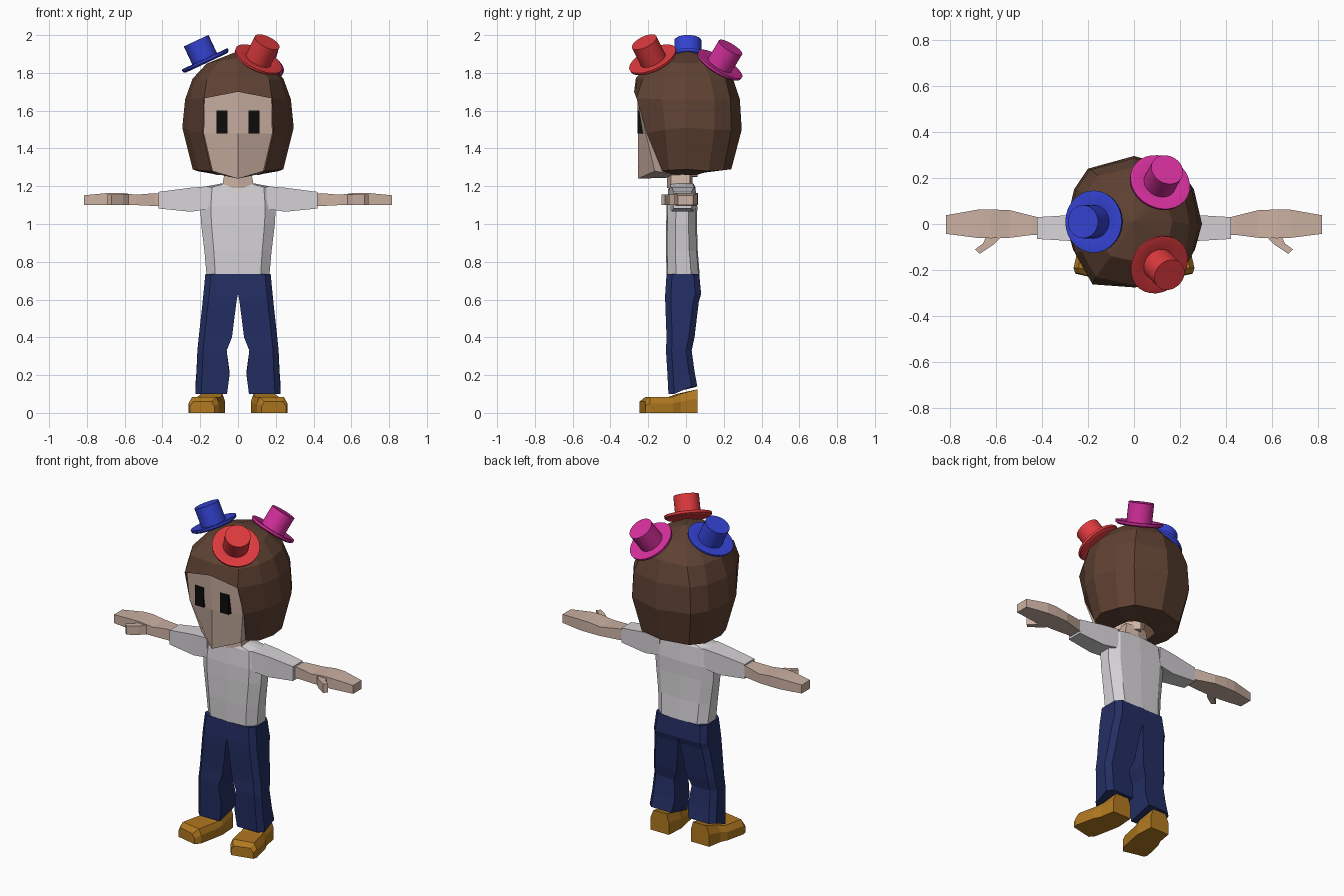
import bpy, bmesh, math
from mathutils import Vector

if "Cube" in bpy.data.objects:
    bpy.data.objects.remove(bpy.data.objects["Cube"])


def material(name, rgb):
    m = bpy.data.materials.new(name)
    m.diffuse_color = [(c / 255 / 12.92 if c < 11 else ((c / 255 + 0.055) / 1.055) ** 2.4) for c in rgb] + [1]
    m.use_nodes = True
    m.node_tree.nodes["Principled BSDF"].inputs["Base Color"].default_value = m.diffuse_color
    return m


SKIN = material("skin", (204, 177, 163))
HAIR = material("brown hair", (95, 66, 51))
SHIRT = material("light grey", (214, 211, 214))
PANTS = material("navy", (35, 46, 98))
SHOE = material("tan leather", (176, 120, 32))
BLACK = material("black", (12, 12, 12))
RED = material("red", (222, 58, 62))
BLUE = material("blue", (52, 67, 210))
PINK = material("magenta", (215, 48, 158))


def build(name, verts, faces, mat, mirror=True):
    """Mesh from verts and faces, optionally mirrored and welded across x = 0."""
    bm = bmesh.new()
    for s in ((1, -1) if mirror else (1,)):
        vs = [bm.verts.new((v[0] * s, v[1], v[2])) for v in verts]
        for f in faces:
            if mirror and all(abs(verts[i][0]) < 1e-4 for i in f):
                continue
            bm.faces.new([vs[i] for i in f])
    bmesh.ops.remove_doubles(bm, verts=bm.verts, dist=1e-4)
    bmesh.ops.recalc_face_normals(bm, faces=bm.faces)
    me = bpy.data.meshes.new(name)
    bm.to_mesh(me)
    bm.free()
    me.materials.append(mat)
    ob = bpy.data.objects.new(name, me)
    bpy.context.collection.objects.link(ob)
    return ob


def loft(name, rings, mat, closed=True, caps=(True, True), mirror=True):
    """Skin a list of equal-length rings (or open strips)."""
    n = len(rings[0])
    verts = [p for r in rings for p in r]
    faces = []
    for k in range(len(rings) - 1):
        for i in range(n if closed else n - 1):
            j = (i + 1) % n
            faces.append((k * n + i, k * n + j, (k + 1) * n + j, (k + 1) * n + i))
    if caps[0]:
        faces.append(tuple(range(n)))
    if caps[1]:
        faces.append(tuple(range(len(verts) - n, len(verts))))
    return build(name, verts, faces, mat, mirror)


# Hair: crown rows, then side curtains that leave the face open
apex = (0, 0.01, 1.915)
row_a = [(0, -.16, 1.88), (.1, -.14, 1.865), (.15, -.07, 1.855), (.165, .01, 1.85),
         (.14, .09, 1.855), (.1, .14, 1.86), (0, .165, 1.875)]
row_b = [(0, -.265, 1.775), (.165, -.23, 1.765), (.225, -.12, 1.765), (.24, 0, 1.77),
         (.215, .13, 1.77), (.155, .21, 1.77), (0, .245, 1.78)]
row_c = [(0, -.275, 1.7), (.18, -.262, 1.665), (.255, -.125, 1.66), (.28, 0, 1.66),
         (.25, .15, 1.66), (.19, .235, 1.66), (0, .285, 1.66)]
row_d = [(.185, -.207, 1.48), (.265, -.11, 1.5), (.295, 0, 1.51),
         (.26, .15, 1.5), (.2, .24, 1.5), (0, .295, 1.5)]
row_e = [(.14, -.125, 1.28), (.21, -.09, 1.285), (.24, 0, 1.29),
         (.215, .12, 1.28), (.16, .2, 1.285), (0, .24, 1.29)]
row_f = [(.12, -.1, 1.27), (.11, -.07, 1.265), (.11, 0, 1.26),
         (.1, .06, 1.26), (.06, .08, 1.27), (0, .09, 1.275)]
hv = [apex] + row_a + row_b + row_c + row_d + row_e + row_f
hf = [(0, 1 + i, 2 + i) for i in range(6)]
hf += [(s + i, s + i + 1, s + i + 8, s + i + 7) for s in (1, 8) for i in range(6)]
hf += [(a + i, a + i + 1, b + i + 1, b + i)
       for a, b in ((16, 22), (22, 28), (28, 34)) for i in range(5)]
build("hair", hv, hf, HAIR)

# Face: wedge with a centre ridge, running back into the hair
loft("face", [
    [(0, -.255, 1.24), (.135, -.165, 1.28), (.115, -.08, 1.265), (0, .06, 1.25)],
    [(0, -.255, 1.48), (.182, -.213, 1.48), (.17, -.08, 1.48), (0, .06, 1.48)],
    [(0, -.256, 1.7), (.178, -.245, 1.67), (.17, -.08, 1.67), (0, .06, 1.67)]], SKIN)


def box_ring(x0, x1, y0, y1, z):
    return [(x0, y0, z), (x1, y0, z), (x1, y1, z), (x0, y1, z)]


loft("eyes", [[(x, y, z) for x, z in ((.055, 1.48), (.115, 1.48), (.115, 1.6), (.055, 1.6))]
              for y in (-.256, -.205)], BLACK)

# Neck
loft("neck", [[(0, -.1, 1.19), (.085, -.08, 1.19), (.085, .02, 1.19), (0, .035, 1.19)],
              [(0, -.1, 1.28), (.07, -.08, 1.28), (.07, .02, 1.28), (0, .035, 1.28)]], SKIN)

# Shirt body
loft("shirt", [[(0, f, z), (.72 * w, f + .006, z), (w, f + .05, z),
                (w, b - .045, z), (.72 * w, b - .006, z), (0, b, z)]
               for z, w, f, b in ((.735, .167, -.103, .072), (.86, .178, -.106, .062),
                                  (1.0, .195, -.105, .058), (1.09, .2, -.103, .06),
                                  (1.195, .19, -.093, .05), (1.215, .085, -.085, .04))], SHIRT)


def along_x(name, rows, mat):
    loft(name, [[(x, f, lo), (x, f, hi), (x, b, hi), (x, b, lo)] for x, f, b, lo, hi in rows], mat)


# Sleeves, arms with hands, thumbs
along_x("sleeves", [(.15, -.085, .045, 1.08, 1.2), (.25, -.075, .04, 1.065, 1.192),
                    (.42, -.065, .03, 1.082, 1.17)], SHIRT)
along_x("arms", [(.4, -.048, .025, 1.095, 1.16), (.44, -.047, .035, 1.095, 1.163),
                 (.54, -.06, .06, 1.1, 1.155), (.62, -.062, .063, 1.1, 1.165),
                 (.68, -.06, .062, 1.1, 1.165), (.815, -.043, .038, 1.1, 1.152)], SKIN)
loft("thumbs", [[(x, y, z) for x, y in ((.57, -.05), (.61, -.09), (.67, -.13),
                                        (.69, -.11), (.655, -.085), (.64, -.05))]
                for z in (1.1, 1.155)], SKIN)

# Trouser legs, joined at the hips; the hem rises toward the heel
legs = []
for zf, zb, xi, xo, f, b, c in ((.735, .735, 0, .173, -.103, .07, .03),
                                (.63, .63, 0, .183, -.11, .08, .03),
                                (.59, .59, .008, .187, -.11, .068, .03),
                                (.4, .4, .032, .208, -.103, .045, .03),
                                (.33, .33, .06, .215, -.106, .03, .03),
                                (.2, .22, .045, .22, -.098, .045, .03),
                                (.1, .14, .058, .226, -.093, .06, .03)):
    legs.append([(xi, f, zf), (xo - c, f, zf), (xo, f + c, zf), (xo, b - c, zb),
                 (xo - c, b, zb), (xi, b, zb)])
loft("trousers", legs, PANTS)

# Shoes: heel to toe, toes turned outward
loft("shoes", [[(xi, yi, 0), (xo, yo, 0), (xo, yo, h * .6), (xo - .02, yo, h), (xi + .015, yi, h), (xi, yi, h * .6)]
               for xi, xo, yi, yo, h in ((.075, .2, .06, .06, .125), (.068, .215, -.05, -.03, .1),
                                         (.075, .235, -.09, -.07, .085), (.1, .262, -.215, -.19, .085),
                                         (.125, .255, -.245, -.215, .06))], SHOE)


# Top hats: one turned profile, placed along a tilted axis
def hat(name, centre, axis, mat):
    profile = [(.12, -.008), (.133, 0), (.135, .014), (.126, .016), (.072, .008), (.072, .122)]
    rot = Vector((0, 0, 1)).rotation_difference(Vector(axis))
    n = 28
    rings = [[tuple(Vector(centre) + rot @ Vector((r * math.cos(2 * math.pi * i / n),
                                                   r * math.sin(2 * math.pi * i / n), h)))
              for i in range(n)] for r, h in profile]
    ob = loft(name, rings, mat, mirror=False)
    bpy.ops.object.select_all(action='DESELECT')
    ob.select_set(True)
    bpy.context.view_layer.objects.active = ob
    bpy.ops.object.shade_smooth_by_angle(angle=math.radians(30))


hat("red_hat", (.105, -.172, 1.863), (.40, -.40, .82), RED)
hat("magenta_hat", (.11, .175, 1.835), (.28, .5, .82), PINK)
hat("blue_hat", (-.17, .01, 1.86), (-.42, 0, .9), BLUE)
